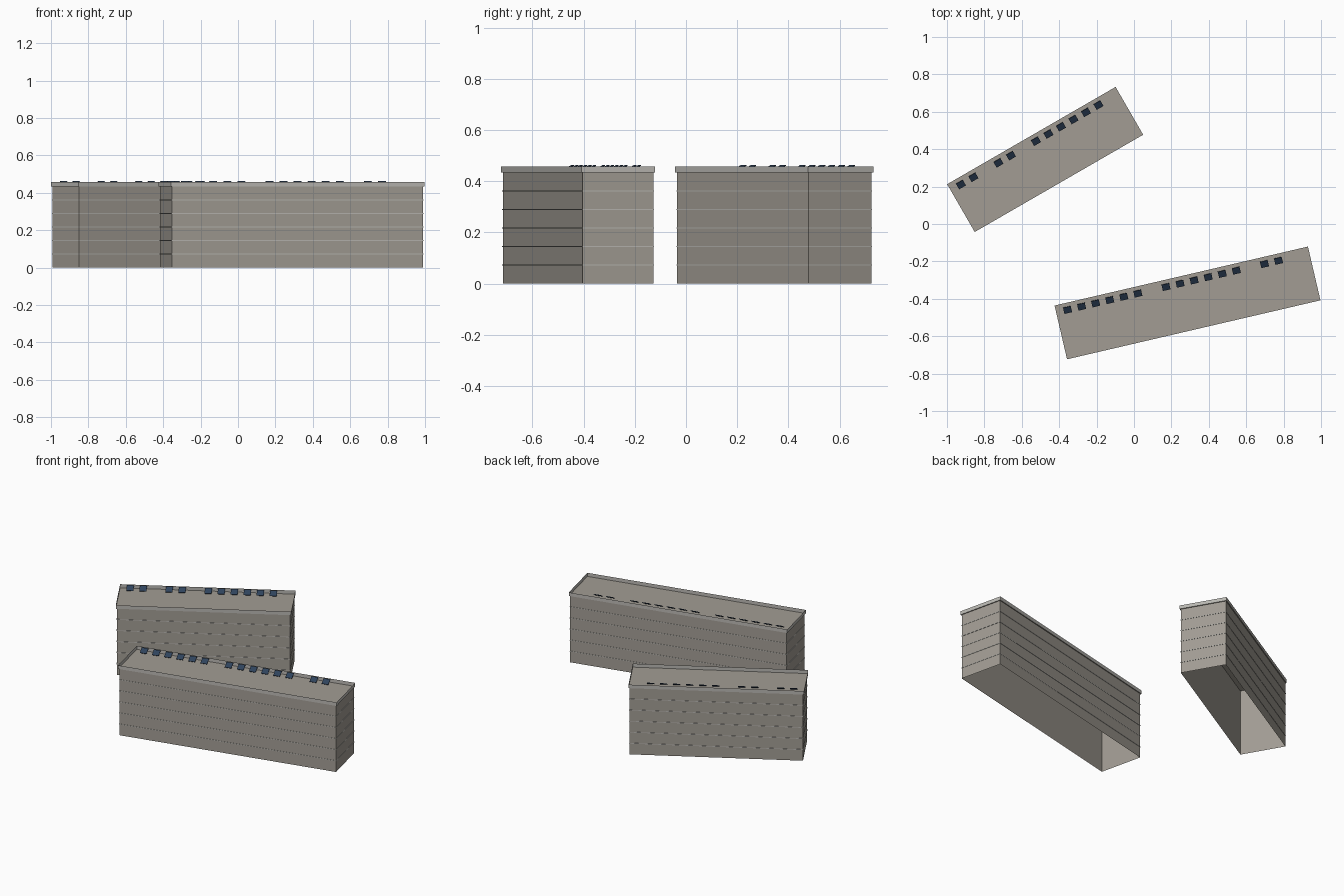
import bpy, bmesh, math
from mathutils import Matrix, Vector

if "Cube" in bpy.data.objects:
    bpy.data.objects.remove(bpy.data.objects["Cube"])


def material(name, rgb):
    mat = bpy.data.materials.new(name)
    mat.use_nodes = True
    mat.diffuse_color = (*rgb, 1)
    mat.node_tree.nodes["Principled BSDF"].inputs["Base Color"].default_value = (*rgb, 1)
    return mat


WALL = material("warm grey concrete", (0.36, 0.335, 0.295))
TRIM = material("pale grey trim", (0.49, 0.48, 0.45))
PANEL = material("dark blue solar glass", (0.028, 0.055, 0.105))

FLOORS, STOREY = 6, 0.0723
ROOF = FLOORS * STOREY
RIM_TOP = 0.457
WIDTH, OVERHANG = 0.295, 0.006


def finish(bm, name, mats, frame):
    mesh = bpy.data.meshes.new(name)
    bm.to_mesh(mesh)
    bm.free()
    for mat in mats:
        mesh.materials.append(mat)
    obj = bpy.data.objects.new(name, mesh)
    obj.matrix_world = frame
    bpy.context.collection.objects.link(obj)


def ring(bm, length, width, z0, z1, mat=0):
    """Four upright faces around a rectangle; returns the lower and upper loops."""
    loops = [[bm.verts.new((sx * length / 2, sy * width / 2, z))
              for sx, sy in ((-1, -1), (1, -1), (1, 1), (-1, 1))] for z in (z0, z1)]
    low, high = loops
    for i in range(4):
        j = (i + 1) % 4
        bm.faces.new((low[i], low[j], high[j], high[i])).material_index = mat
    return low, high


def apartment_block(name, centre, degrees, length, first, slots, gaps):
    frame = Matrix.Translation(Vector((*centre, 0))) @ Matrix.Rotation(math.radians(degrees), 4, "Z")
    inner_l, inner_w = length - 2 * OVERHANG, WIDTH - 2 * OVERHANG

    # walls, open underneath
    bm = bmesh.new()
    ring(bm, inner_l, inner_w, 0, ROOF)
    finish(bm, name + "_walls", [WALL], frame)

    # thin ledge at every floor
    bm = bmesh.new()
    for i in range(1, FLOORS):
        z = i * STOREY
        low, high = ring(bm, inner_l + 0.004, inner_w + 0.004, z - 0.002, z + 0.002)
        in_low, in_high = ring(bm, inner_l, inner_w, z - 0.002, z + 0.002)
        for a, b in ((low, in_low), (in_high, high)):
            for k in range(4):
                m = (k + 1) % 4
                bm.faces.new((a[m], a[k], b[k], b[m]))
        # the inner ring lies on the wall, so drop it
        for face in [f for f in bm.faces if all(v in in_low + in_high for v in f.verts)]:
            bm.faces.remove(face)
    bmesh.ops.recalc_face_normals(bm, faces=bm.faces)
    finish(bm, name + "_floor_ledges", [TRIM], frame)

    # sunken roof deck with a sheet parapet around it
    bm = bmesh.new()
    low, high = ring(bm, length, WIDTH, ROOF, RIM_TOP, 1)
    bm.faces.new(low)
    finish(bm, name + "_roof_and_parapet", [WALL, TRIM], frame)

    # tilted solar panels along the back edge
    bm = bmesh.new()
    for i in range(slots):
        if i in gaps:
            continue
        place = (Matrix.Translation((first + i * 0.0772, 0.109, 0.452))
                 @ Matrix.Rotation(math.radians(32), 4, "X")
                 @ Matrix.Diagonal((0.042, 0.039, 0.003, 1)))
        bmesh.ops.create_cube(bm, size=1, matrix=place)
    finish(bm, name + "_solar_panels", [PANEL], frame)


apartment_block("back_block", (-0.475, 0.345), 30, 1.04, -0.457, 12, (2, 5))
apartment_block("front_block", (0.286, -0.422), 13.1, 1.391, -0.633, 16, (6, 13))
